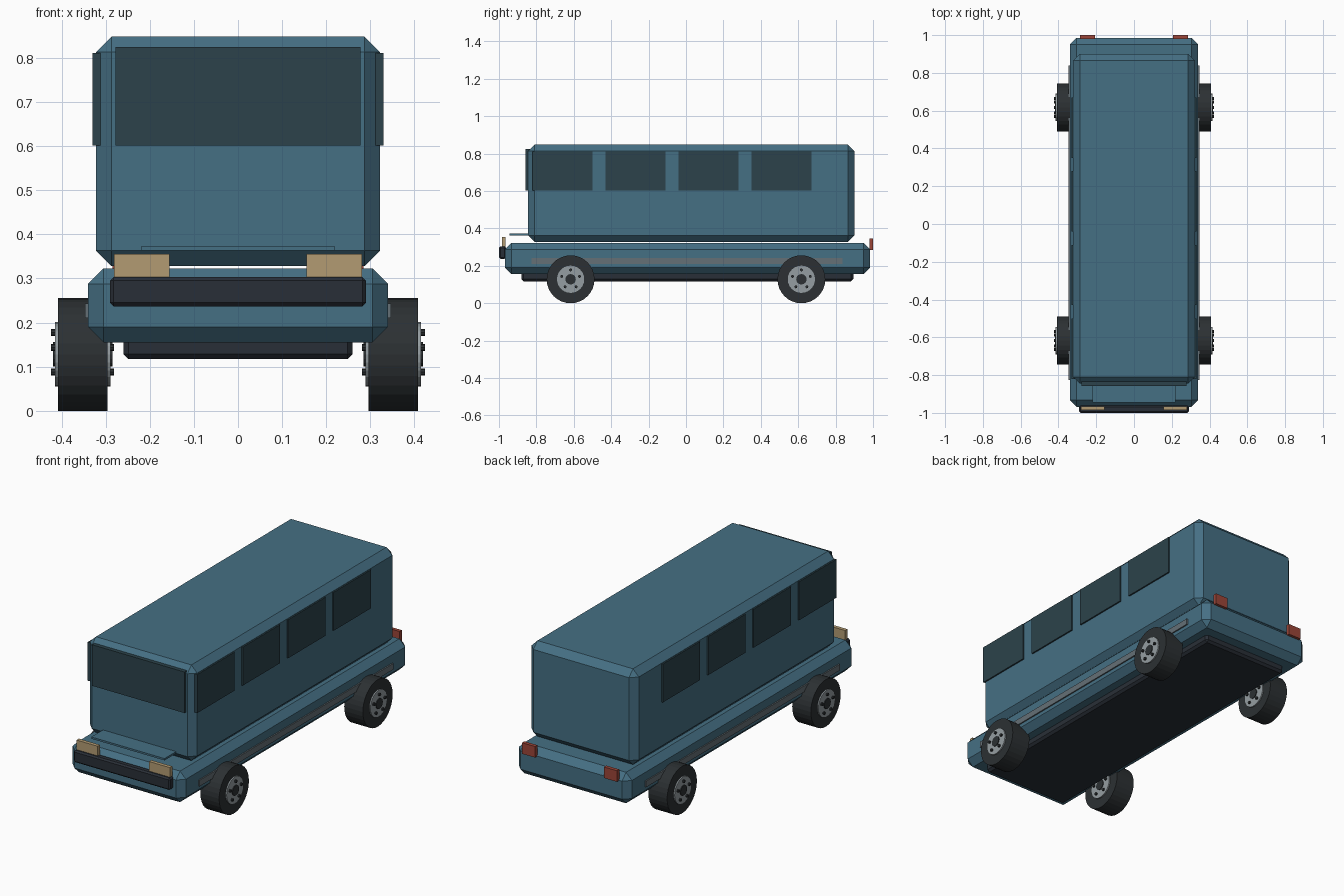
import bpy
from math import pi, sin, cos

if "Cube" in bpy.data.objects:
    bpy.data.objects.remove(bpy.data.objects["Cube"])


def material(name, rgb):
    m = bpy.data.materials.new(name)
    m.diffuse_color = (*rgb, 1)
    m.use_nodes = True
    m.node_tree.nodes["Principled BSDF"].inputs["Base Color"].default_value = m.diffuse_color
    return m


BLUE = material("blue_paint", (0.06, 0.16, 0.23))
GLASS = material("dark_glass", (0.025, 0.055, 0.07))
DARK = material("dark_trim", (0.022, 0.028, 0.038))
RUBBER = material("rubber", (0.025, 0.03, 0.033))
METAL = material("metal", (0.3, 0.34, 0.36))
TRIM = material("side_trim", (0.13, 0.16, 0.18))
LAMP = material("headlight", (0.45, 0.33, 0.17))
RED = material("taillight", (0.33, 0.06, 0.04))


def box(name, x, y, z, mat, bevel=0.0):
    """Box from (min, max) ranges, with an optional flat chamfer."""
    bpy.ops.mesh.primitive_cube_add(size=1, location=[sum(r) / 2 for r in (x, y, z)])
    ob = bpy.context.object
    ob.name = name
    ob.scale = [r[1] - r[0] for r in (x, y, z)]
    bpy.ops.object.transform_apply(location=False, rotation=False, scale=True)
    ob.data.materials.append(mat)
    if bevel:
        mod = ob.modifiers.new("chamfer", "BEVEL")
        mod.width = bevel
        mod.segments = 1
    return ob


def disc(name, side, x0, x1, y, z, r, mat, sides):
    """Cylinder along x between x0 and x1 on the given side."""
    bpy.ops.mesh.primitive_cylinder_add(
        vertices=sides, radius=r, depth=x1 - x0,
        location=(side * (x0 + x1) / 2, y, z), rotation=(0, pi / 2, 0))
    ob = bpy.context.object
    ob.name = name
    ob.data.materials.append(mat)
    return ob


# Main body
box("lower_body", (-0.34, 0.34), (-0.968, 0.985), (0.155, 0.323), BLUE, 0.035)
box("cabin", (-0.322, 0.322), (-0.845, 0.9), (0.328, 0.848), BLUE, 0.035)
box("underfloor", (-0.26, 0.26), (-0.88, 0.895), (0.117, 0.175), DARK, 0.012)

# Front details
box("windshield", (-0.278, 0.278), (-0.857, -0.835), (0.602, 0.825), GLASS)
box("hood_panel", (-0.22, 0.22), (-0.945, -0.83), (0.363, 0.373), BLUE)
box("front_bumper", (-0.29, 0.29), (-1.0, -0.962), (0.237, 0.303), DARK, 0.008)

# Lamps, side windows and side trims on both sides
for s, tag in ((-1, "left"), (1, "right")):
    def span(a, b):
        return tuple(sorted((s * a, s * b)))

    box(f"headlight_{tag}", span(0.155, 0.281), (-0.985, -0.965), (0.27, 0.355), LAMP)
    box(f"taillight_{tag}", span(0.207, 0.285), (0.98, 1.0), (0.285, 0.345), RED)
    box(f"side_trim_{tag}", span(0.33, 0.347), (-0.825, 0.838), (0.21, 0.243), TRIM)
    for i in range(4):
        y = -0.82 + i * 0.39
        box(f"side_window_{tag}_{i}", span(0.312, 0.33), (y, y + 0.32), (0.602, 0.811), GLASS)

# Wheels with rims, hubs and bolts showing on both faces
for s, side in ((-1, "left"), (1, "right")):
    for y, end in ((-0.617, "front"), (0.617, "rear")):
        tag, z = f"{end}_{side}", 0.128
        disc(f"tire_{tag}", s, 0.296, 0.408, y, z, 0.128, RUBBER, 32)
        disc(f"rim_{tag}", s, 0.289, 0.415, y, z, 0.073, METAL, 24)
        disc(f"hub_{tag}", s, 0.285, 0.419, y, z, 0.028, RUBBER, 16)
        for k in range(5):
            a = pi / 2 + k * 2 * pi / 5
            disc(f"bolt_{tag}_{k}", s, 0.281, 0.424, y + 0.05 * cos(a),
                 z + 0.05 * sin(a), 0.008, RUBBER, 8)
